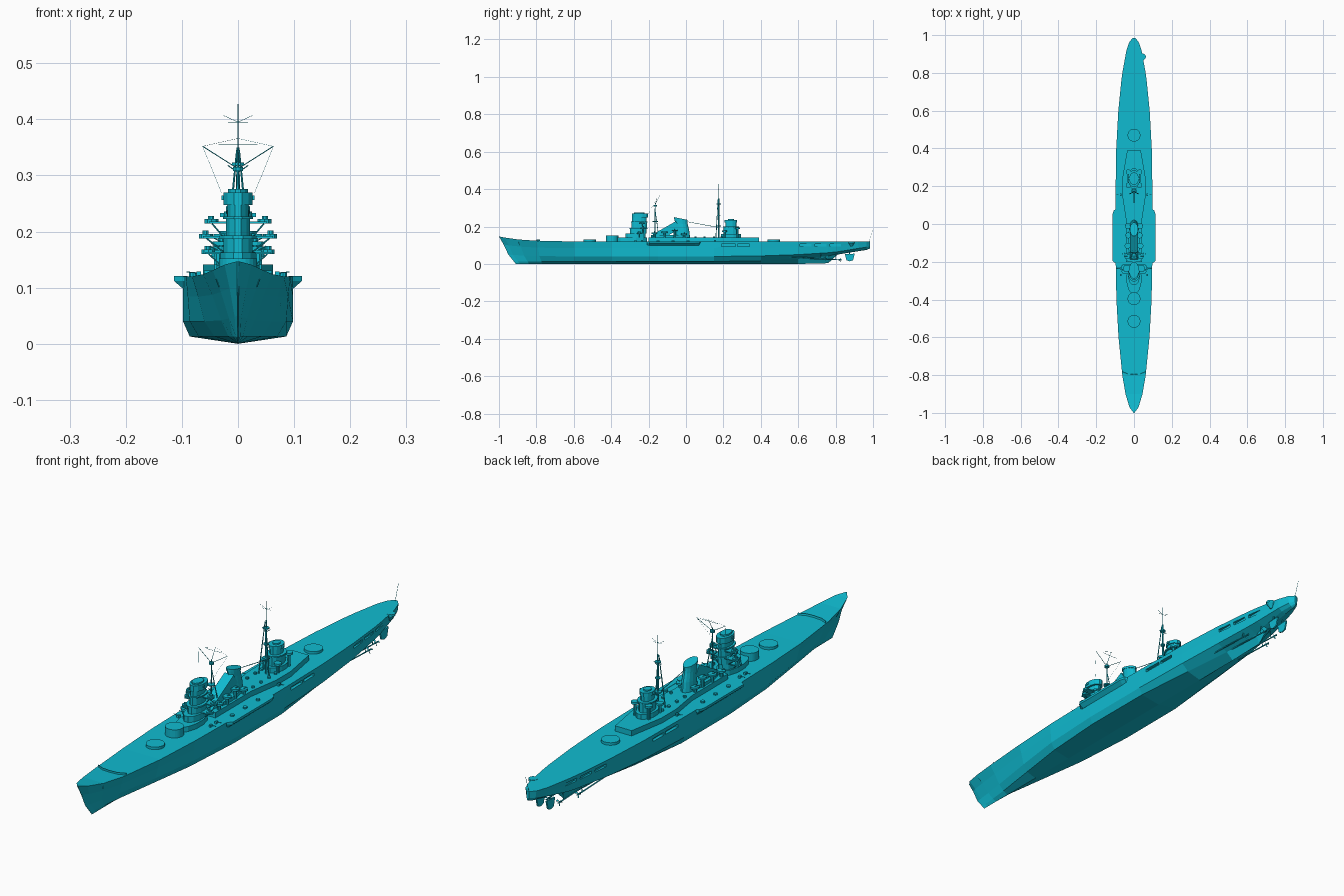
import bpy, bmesh, math
from mathutils import Vector

paint = bpy.data.materials.new("cyan_paint")
paint.diffuse_color = (.005, .50, .64, 1)


def make(name, verts, faces):
    bm = bmesh.new()
    vs = [bm.verts.new(v) for v in verts]
    for f in faces:
        bm.faces.new([vs[i] for i in f])
    bmesh.ops.recalc_face_normals(bm, faces=bm.faces)
    me = bpy.data.meshes.new(name)
    bm.to_mesh(me)
    bm.free()
    me.materials.append(paint)
    ob = bpy.data.objects.new(name, me)
    bpy.context.collection.objects.link(ob)
    return ob


def loft(name, rings):
    n, k = len(rings[0]), len(rings)
    faces = [(r * n + i, r * n + (i + 1) % n, (r + 1) * n + (i + 1) % n, (r + 1) * n + i)
             for r in range(k - 1) for i in range(n)]
    faces += [tuple(range(n)), tuple(range((k - 1) * n, k * n))]
    return make(name, [v for r in rings for v in r], faces)


def prism(name, pts, z0, z1):
    return loft(name, [[(x, y, z) for x, y in pts] for z in (z0, z1)])


def sym(half):
    return half + [(-x, y) for x, y in reversed(half)]


def oval(cx, cy, rx, ry, n=12):
    return [(cx + rx * math.cos((i + .5) * math.tau / n), cy + ry * math.sin((i + .5) * math.tau / n))
            for i in range(n)]


def drum(name, x, y, r, z0, z1, n=16, ry=None):
    return prism(name, oval(x, y, r, ry or r, n), z0, z1)


def box(name, x0, x1, y0, y1, z0, z1):
    return prism(name, [(x0, y0), (x1, y0), (x1, y1), (x0, y1)], z0, z1)


def rod(name, p, q, r=.0015, r2=None, n=6):
    p, q = Vector(p), Vector(q)
    d = (q - p).normalized()
    a = d.orthogonal().normalized()
    b = d.cross(a)
    def ring(c, rr):
        return [c + rr * (a * math.cos(i * math.tau / n) + b * math.sin(i * math.tau / n)) for i in range(n)]
    return loft(name, [ring(p, r), ring(q, r2 or r)])


# hull: station, deck width/height, knuckle width/height, bilge width/height, keel height
stations = [
    (-1, .002, .147, .001, .05, .001, .013, 0), (-.97, .024, .141, .006, .048, .004, .013, 0),
    (-.9, .045, .131, .016, .045, .009, .013, 0), (-.8, .062, .124, .030, .042, .017, .013, 0),
    (-.6, .082, .12, .060, .04, .042, .013, 0), (-.4, .093, .12, .086, .04, .070, .013, 0),
    (-.15, .098, .12, .098, .04, .086, .013, 0), (.15, .098, .12, .098, .04, .085, .013, 0),
    (.4, .094, .12, .089, .043, .060, .017, 0), (.6, .083, .12, .074, .05, .030, .027, 0),
    (.76, .067, .12, .057, .06, .012, .042, .004), (.81, .060, .12, .051, .065, .018, .055, .050),
    (.92, .040, .12, .033, .083, .018, .073, .068), (.965, .024, .12, .020, .09, .010, .08, .075),
    (.985, .006, .12, .005, .095, .003, .086, .083)]
rings = []
for s, dw, dz, kw, kz, bw, bz, z in stations:
    f = max(0, min(1, (-.7 - s) / .3))
    half = [(dw, s, dz), (dw * .5 + kw * .5, s + .025 * f, dz * .55 + kz * .45),
            (kw, s + .05 * f, kz), (bw, s + .08 * f, bz)]
    rings.append(half + [(0, s + .09 * f, z)] + [(-x, y, h) for x, y, h in reversed(half)])
hull = loft("hull", rings)

# recessed ports along the stern sides
ports = [(.19, .265, .098), (.275, .34, .096), (.61, .67, .082), (.69, .75, .074), (.77, .83, .066)]
for y0, y1, w in ports:
    for sx in (-1, 1):
        c = box("port_cutter", sx * (w - .014), sx * (w + .03), y0, y1, .094, .106)
        c.hide_render = True
        c.hide_set(True)
        m = hull.modifiers.new("port", 'BOOLEAN')
        m.object, m.operation, m.solver = c, 'DIFFERENCE', 'EXACT'

# midship side galleries with flared undersides
for sx in (-1, 1):
    outer = [(.09, -.215), (.114, -.195), (.114, .05), (.107, .072), (.09, .08)]
    inner = [(.09, -.213), (.098, -.194), (.098, .048), (.0965, .07), (.09, .078)]
    loft("side_gallery", [[(sx * x, y, z) for x, y in p] for p, z in ((inner, .098), (outer, .112), (outer, .121))])
    for y in (-.15, -.07, .01):
        drum("gallery_gun_tub", sx * .08, y, .008, .12, .126, 10)

# shelter deck and barbettes
prism("shelter_deck", sym([(.036, .39), (.062, .24), (.062, .15), (.042, .02), (.042, -.2)]), .118, .141)
for y, z in ((.47, .130), (-.395, .152), (-.515, .130)):
    drum("barbette", 0, y, .034, .118, z, 24)

# forward bridge tower, stacked tiers: half width, y centre, half length, z range
for w, y, l, z0, z1 in [(.040, -.29, .085, .118, .140), (.032, -.27, .055, .140, .163), (.027, -.255, .046, .163, .187),
                        (.034, -.255, .05, .187, .193), (.022, -.25, .042, .193, .222), (.028, -.25, .046, .222, .227),
                        (.019, -.25, .040, .227, .247), (.027, -.245, .044, .247, .270), (.018, -.25, .028, .270, .276)]:
    drum("bridge_tier", 0, y, w, z0, z1, 12, l)
box("bridge_rangefinder", -.029, .029, -.256, -.246, .256, .264)

# bridge wings, struts and directors
for sx in (-1, 1):
    for w, y, z in ((.058, -.25, .160), (.062, -.23, .188), (.052, -.235, .214)):
        box("bridge_wing", 0, sx * w, y - .016, y + .016, z, z + .004)
        drum("wing_tub", sx * (w - .005), y, .013, z, z + .008, 10)
        drum("wing_director", sx * (w - .004), y, .006, z + .004, z + .014, 8)
        rod("wing_strut", (sx * (w - .006), y, z), (sx * .024, y, z - .026), .0015)
    for y in (-.27, -.235, .155):
        box("deck_gun", sx * .066, sx * .074, y - .006, y + .006, .119, .129)
        rod("deck_gun_barrel", (sx * .07, y, .126), (sx * .092, y, .128), .001)
    # anti-aircraft tubs beside the funnel
    for x, y, z in ((.036, -.17, .160), (.034, -.115, .166), (.030, -.06, .175), (.032, -.01, .155)):
        drum("tub_stem", sx * x, y, .007, .14, z, 8)
        drum("gun_tub", sx * x, y, .016, z, z + .007, 12)
        rod("tub_gun", (sx * x, y, z + .007), (sx * (x + .014), y, z + .014), .0012)
    for y in (.05, .10, .15, .19):
        drum("deck_vent", sx * .03, y, .006, .14, .148, 8)


# funnel: upright uptake joined by a raked trunk
def slant_ring(cy, cz, rx, ry, slope, n=14):
    return [(x, y, cz + (y - cy) * slope) for x, y in oval(0, cy, rx, ry, n)]


loft("funnel", [slant_ring(-.02, .14, .024, .042, 0), slant_ring(-.02, .18, .022, .037, 0),
                slant_ring(-.025, .215, .020, .034, -.1), slant_ring(-.028, .240, .020, .034, -.2)])
loft("funnel_cap", [slant_ring(-.028, .234, .022, .037, -.2), slant_ring(-.028, .243, .022, .037, -.2)])
loft("funnel_trunk", [[(sx * .02, y, z) for sx, y, z in r] for r in (
    [(-1, -.19, .14), (1, -.19, .14), (1, -.13, .14), (-1, -.13, .14)],
    [(-1, -.165, .165), (1, -.165, .165), (1, -.10, .15), (-1, -.10, .15)],
    [(-1, -.055, .228), (1, -.055, .228), (1, -.03, .19), (-1, -.03, .19)])])
drum("funnel_house", 0, -.09, .034, .14, .154, 12, .10)

# foremast with raised yards and rigging
fy = -.165
rod("foremast", (0, fy, .14), (0, fy, .325), .003, .002)
rod("fore_topmast", (0, fy, .32), (0, -.14, .366), .001, .0006)
drum("foremast_platform", 0, fy, .010, .308, .315, 8)
drum("searchlight_platform", 0, fy, .014, .225, .230, 10)
rod("fore_yard", (-.035, -.15, .355), (.035, -.15, .355), .0006)
for sx in (-1, 1):
    rod("foremast_leg", (sx * .018, fy + .02, .14), (0, fy, .29), .002, .0015)
    rod("foremast_arm", (0, fy, .312), (sx * .063, -.155, .352), .0009)
    rod("fore_rigging", (sx * .063, -.155, .352), (sx * .03, -.2, .27), .0003, n=3)
    rod("fore_topping_line", (sx * .063, -.155, .352), (0, -.14, .366), .0003, n=3)

# mainmast tripod
my = .175
rod("mainmast", (0, my, .14), (0, my, .35), .004, .003)
rod("main_topmast", (0, my, .345), (0, my, .427), .0012, .0006)
rod("main_yard", (-.018, my, .395), (.018, my, .395), .0005)
for sx in (-1, 1):
    rod("mainmast_leg", (sx * .022, my - .015, .14), (sx * .002, my - .004, .345), .0025, .0015)
    rod("mainmast_arm", (0, my, .305), (sx * .018, my, .318), .001)
    rod("main_antenna", (0, my, .395), (sx * .026, my, .407), .0004)
for z, r in ((.20, .014), (.255, .010), (.318, .012)):
    drum("mainmast_platform", 0, my, r, z, z + .005, 8)
rod("boat_boom", (0, my, .195), (0, .01, .225), .0016, .001)

# aft control tower with ring of gun platforms
for w, y, l, z0, z1 in [(.036, .24, .055, .14, .160), (.026, .24, .040, .160, .200), (.034, .24, .044, .196, .201),
                        (.022, .24, .030, .2, .222), (.026, .24, .034, .222, .236), (.014, .24, .016, .236, .241)]:
    drum("aft_tower_tier", 0, y, w, z0, z1, 12, l)
box("aft_rangefinder", -.032, .032, .236, .245, .226, .233)
for sx in (-1, 1):
    for y, z in ((.205, .172), (.275, .188)):
        drum("aft_tub_stem", sx * .03, y, .006, .14, z, 8)
        drum("aft_gun_tub", sx * .03, y, .014, z, z + .008, 12)

# bow fittings: breakwater and anchors
for sx in (-1, 1):
    loft("breakwater", [[(sx * x, y, .12), (sx * x, y + .005, .12), (sx * x, y + .003, .131), (sx * x, y, .131)]
                        for x, y in ((0, -.80), (.035, -.797), (.061, -.785))])
    rod("anchor_shank", (sx * .038, -.895, .116), (sx * .033, -.889, .102), .002)

# stern fittings: crane sponson on one side, ensign staff
loft("crane_sponson", [[(x, y, z) for x, y in oval(cx, .885, r, r, 12)]
                       for cx, r, z in ((.043, .004, .092), (.046, .017, .113), (.046, .017, .121))])
rod("ensign_staff", (0, .978, .118), (0, .999, .182), .0007)

# shafts, propellers and rudders
for sx in (-1, 1):
    for x, y0, y1, z in ((.052, .52, .74, .030), (.026, .62, .82, .022)):
        rod("propeller_shaft", (sx * x, y0, z + .008), (sx * x, y1, z), .0025)
        rod("shaft_bracket", (sx * x, y1 - .02, z), (sx * x * .9, y1 - .02, .062), .0015)
        rod("propeller_hub", (sx * x, y1 - .004, z), (sx * x, y1 + .014, z), .004, .002, 8)
        for k in range(3):
            a = k * math.tau / 3 + .5
            c, s = math.cos(a) * .012, math.sin(a) * .012
            make("propeller_blade", [(sx * x, y1, z), (sx * x + c - s * .35, y1 + .004, z + s + c * .35),
                                     (sx * x + c * 1.15, y1 + .006, z + s * 1.15),
                                     (sx * x + c + s * .35, y1 + .008, z + s - c * .35)], [(0, 1, 2, 3)])
    prof = [(.85, .052), (.902, .055), (.893, .020), (.875, .014), (.858, .020)]
    loft("rudder", [[(sx * .022 + t, y, z) for y, z in prof] for t in (-.003, .003)])
    rod("rudder_stock", (sx * .022, .875, .05), (sx * .022, .875, .085), .003)
